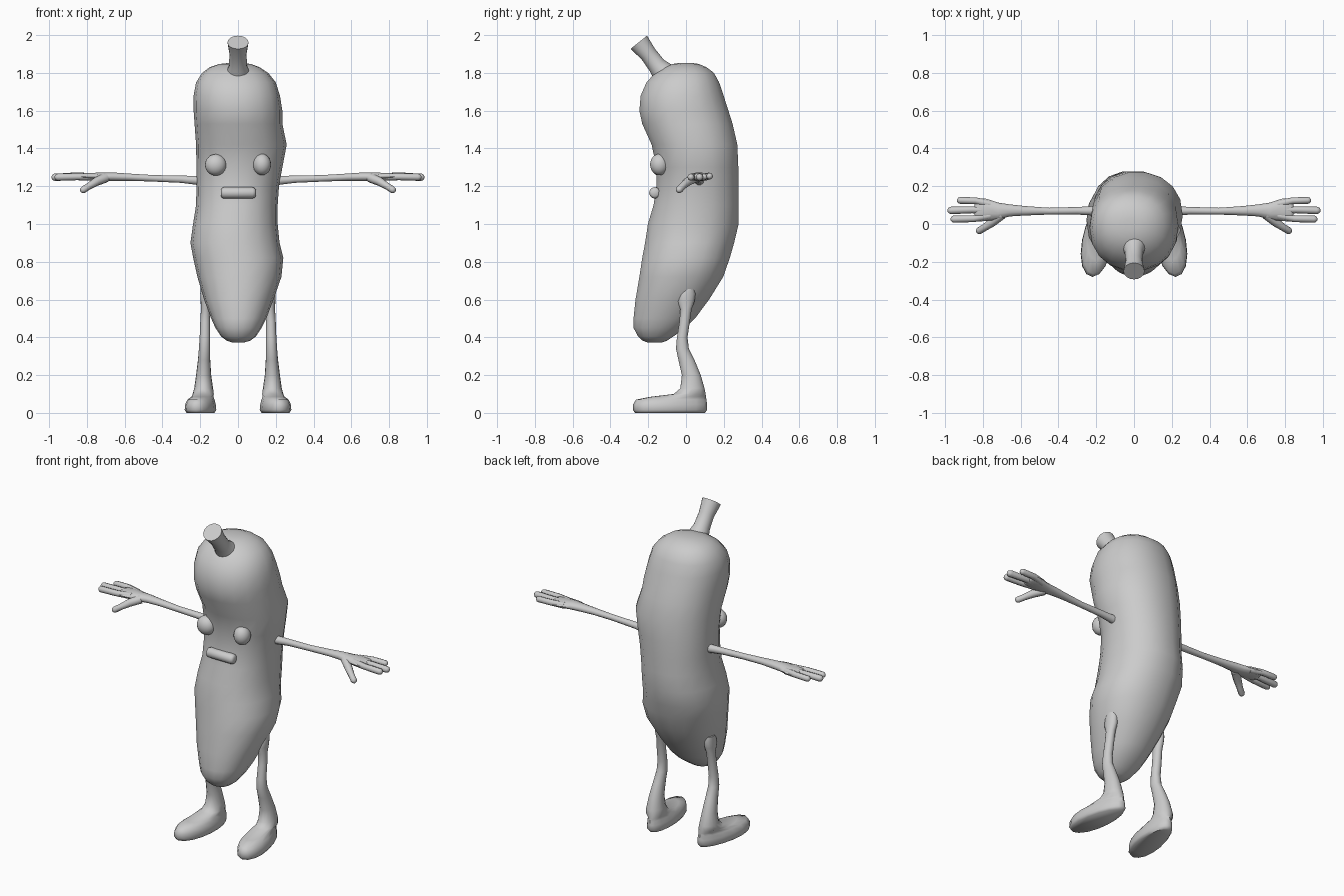
import bpy, bmesh, math
from mathutils import Vector

skin = bpy.data.materials.new("plain_grey")
skin.diffuse_color = (0.6, 0.6, 0.6, 1)


def finish(obj, mirror=False, angle=60):
    obj.data.materials.append(skin)
    if mirror:
        obj.modifiers.new("mirror", 'MIRROR')
    bpy.ops.object.select_all(action='DESELECT')
    obj.select_set(True)
    bpy.context.view_layer.objects.active = obj
    bpy.ops.object.shade_smooth_by_angle(angle=math.radians(angle))
    return obj


def loft(name, rings, mirror=False, angle=60):
    """Skin a list of equal-sized point rings and cap both ends."""
    bm = bmesh.new()
    rows = [[bm.verts.new(p) for p in ring] for ring in rings]
    n = len(rows[0])
    for a, b in zip(rows, rows[1:]):
        for i in range(n):
            j = (i + 1) % n
            bm.faces.new((a[i], a[j], b[j], b[i]))
    bm.faces.new(rows[0][::-1])
    bm.faces.new(rows[-1])
    bmesh.ops.recalc_face_normals(bm, faces=bm.faces)
    mesh = bpy.data.meshes.new(name)
    bm.to_mesh(mesh)
    bm.free()
    obj = bpy.data.objects.new(name, mesh)
    bpy.context.collection.objects.link(obj)
    return finish(obj, mirror, angle)


def level_ring(z, x0, x1, y0, y1, n=18, power=1.0, skew=0.0, taper=0.0):
    """Horizontal oval within the bounds; skew and taper act towards the front."""
    pts = []
    for i in range(n):
        a = 2 * math.pi * i / n
        c, s = math.cos(a), math.sin(a)
        c = math.copysign(abs(c) ** power, c)
        s = math.copysign(abs(s) ** power, s)
        x = (x0 + x1) / 2 + (x1 - x0) / 2 * c * (1 - taper * s) - skew * s
        pts.append((x, (y0 + y1) / 2 + (y1 - y0) / 2 * s, z))
    return pts


def tube(name, points, n=10, round_end=True, mirror=False, angle=60):
    """Tube through (x, y, z, half_width, half_height) points."""
    pos = [Vector(p[:3]) for p in points]
    rad = [(p[3], p[-1]) for p in points]
    dirs = [(pos[min(i + 1, len(pos) - 1)] - pos[max(i - 1, 0)]).normalized()
            for i in range(len(pos))]
    if round_end:
        end, d, (w, h) = pos[-1], dirs[-1], rad[-1]
        for a in (35, 62, 82):
            a = math.radians(a)
            pos.append(end + d * h * math.sin(a))
            dirs.append(d)
            rad.append((w * math.cos(a), h * math.cos(a)))
    rings = []
    for p, d, (w, h) in zip(pos, dirs, rad):
        side = d.cross(Vector((0, 0, 1))).normalized()
        up = side.cross(d)
        rings.append([p + side * w * math.cos(2 * math.pi * i / n)
                      + up * h * math.sin(2 * math.pi * i / n) for i in range(n)])
    return loft(name, rings, mirror, angle)


def ball(name, loc, scale):
    bpy.ops.mesh.primitive_uv_sphere_add(segments=20, ring_count=12, location=loc)
    obj = bpy.context.object
    obj.name = name
    obj.scale = scale
    return finish(obj)


# curved body: height, left, right, front, back
body = [
    (0.372, -0.03, 0.03, -0.20, -0.13), (0.382, -0.06, 0.065, -0.23, -0.10),
    (0.405, -0.09, 0.095, -0.255, -0.065), (0.45, -0.12, 0.125, -0.28, 0.0),
    (0.50, -0.142, 0.15, -0.28, 0.05), (0.60, -0.18, 0.188, -0.27, 0.125),
    (0.72, -0.215, 0.23, -0.25, 0.20), (0.82, -0.237, 0.24, -0.235, 0.235),
    (0.90, -0.252, 0.22, -0.22, 0.258), (1.00, -0.238, 0.21, -0.205, 0.282),
    (1.10, -0.222, 0.21, -0.175, 0.282), (1.20, -0.22, 0.217, -0.16, 0.282),
    (1.30, -0.22, 0.235, -0.16, 0.28), (1.42, -0.222, 0.258, -0.185, 0.275),
    (1.53, -0.23, 0.235, -0.235, 0.25), (1.60, -0.235, 0.235, -0.25, 0.228),
    (1.68, -0.235, 0.222, -0.243, 0.202), (1.75, -0.222, 0.20, -0.212, 0.178),
    (1.80, -0.19, 0.16, -0.165, 0.15), (1.83, -0.15, 0.115, -0.12, 0.11),
    (1.847, -0.10, 0.07, -0.075, 0.07), (1.853, -0.05, 0.03, -0.03, 0.03),
]
loft("body", [level_ring(*r, power=0.92) for r in body])

# stem
tube("stem", [(0, -0.085, 1.765, 0.078), (0, -0.12, 1.80, 0.062),
              (0, -0.155, 1.84, 0.048), (0, -0.20, 1.90, 0.045),
              (0, -0.25, 1.962, 0.056)], n=16, round_end=False, angle=45)

# face
ball("left_eye", (-0.118, -0.14, 1.313), (0.057, 0.048, 0.057))
ball("right_eye", (0.127, -0.14, 1.315), (0.048, 0.05, 0.057))
loft("mouth", [[(x, -0.165 + r * math.cos(a * math.pi / 8),
                 1.165 + r * math.sin(a * math.pi / 8)) for a in range(16)]
               for x, r in ((-0.09, 0.018), (-0.085, 0.026), (-0.075, 0.03),
                            (0.077, 0.03), (0.088, 0.026), (0.094, 0.018))])

# arms with palms
tube("arm", [(0.18, 0.07, 1.23, 0.03), (0.23, 0.07, 1.232, 0.024),
             (0.30, 0.07, 1.237, 0.02), (0.45, 0.068, 1.242, 0.018),
             (0.58, 0.07, 1.248, 0.025, 0.02), (0.66, 0.072, 1.25, 0.032, 0.024),
             (0.72, 0.068, 1.25, 0.045, 0.024), (0.79, 0.075, 1.25, 0.06, 0.021),
             (0.83, 0.075, 1.25, 0.062, 0.016)], mirror=True)

# fingers and thumb
fingers = {
    "outer_finger": [(0.76, 0.105, 1.25, 0.02), (0.84, 0.123, 1.254, 0.018),
                     (0.92, 0.125, 1.253, 0.018)],
    "middle_finger": [(0.76, 0.075, 1.25, 0.02), (0.86, 0.075, 1.25, 0.018),
                      (0.968, 0.072, 1.248, 0.02)],
    "inner_finger": [(0.76, 0.045, 1.25, 0.02), (0.85, 0.028, 1.25, 0.018),
                     (0.953, 0.026, 1.248, 0.019)],
    "thumb": [(0.70, 0.05, 1.245, 0.026), (0.75, 0.01, 1.225, 0.024),
              (0.79, -0.018, 1.20, 0.019), (0.818, -0.035, 1.182, 0.019)],
}
for name, path in fingers.items():
    tube(name, path, n=8, mirror=True)

# legs and flat-soled feet: height, left, right, front, back, skew, taper
leg = [
    (0.0, 0.125, 0.265, -0.27, 0.10, 0.025, 0.14),
    (0.015, 0.115, 0.275, -0.28, 0.112, 0.025, 0.14),
    (0.045, 0.118, 0.272, -0.28, 0.112, 0.025, 0.14),
    (0.07, 0.125, 0.262, -0.265, 0.108, 0.022, 0.12),
    (0.085, 0.13, 0.245, -0.19, 0.106, 0.015, 0.06),
    (0.10, 0.128, 0.24, -0.065, 0.104, 0.005, 0),
    (0.13, 0.132, 0.232, -0.03, 0.098, 0, 0),
    (0.20, 0.142, 0.222, -0.022, 0.078, 0, 0),
    (0.28, 0.147, 0.212, -0.04, 0.045, 0, 0),
    (0.34, 0.147, 0.207, -0.053, 0.015, 0, 0),
    (0.40, 0.148, 0.203, -0.048, 0.008, 0, 0),
    (0.48, 0.148, 0.2, -0.035, 0.02, 0, 0),
    (0.55, 0.146, 0.196, -0.03, 0.03, 0, 0),
    (0.59, 0.14, 0.198, -0.045, 0.045, 0, 0),
    (0.63, 0.14, 0.2, -0.04, 0.05, 0, 0),
    (0.66, 0.15, 0.198, -0.015, 0.045, 0, 0),
]
loft("leg", [level_ring(*r[:5], n=16, skew=r[5], taper=r[6]) for r in leg], mirror=True)
